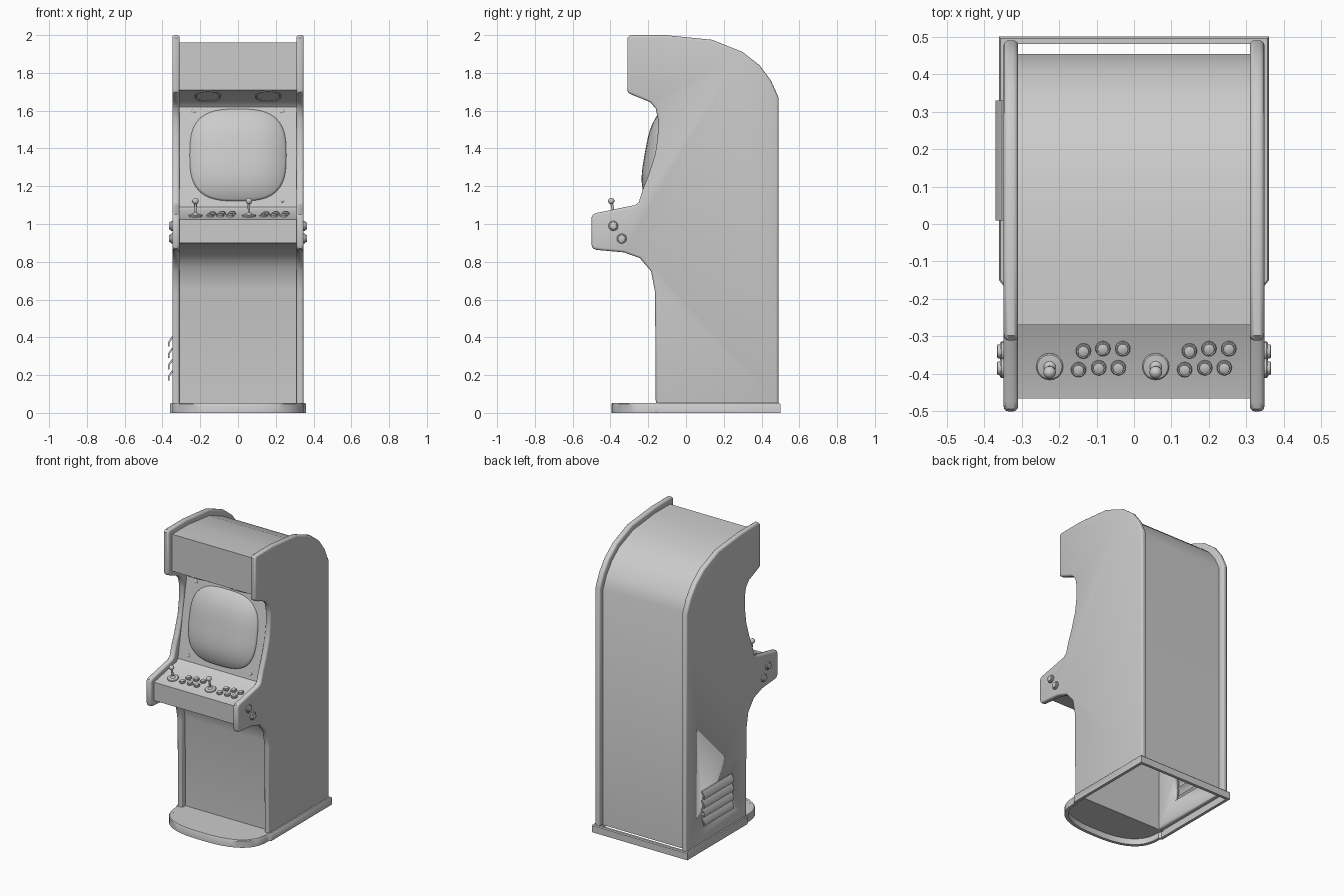
import bpy, bmesh, math
from mathutils import Vector

if "Cube" in bpy.data.objects:
    bpy.data.objects.remove(bpy.data.objects["Cube"])


def finish(name, bm, angle=35, recalc=True):
    bmesh.ops.remove_doubles(bm, verts=bm.verts, dist=1e-5)
    if recalc:
        bmesh.ops.recalc_face_normals(bm, faces=bm.faces)
    me = bpy.data.meshes.new(name)
    bm.to_mesh(me)
    bm.free()
    ob = bpy.data.objects.new(name, me)
    bpy.context.collection.objects.link(ob)
    bpy.ops.object.select_all(action='DESELECT')
    ob.select_set(True)
    bpy.context.view_layer.objects.active = ob
    bpy.ops.object.shade_smooth_by_angle(angle=math.radians(angle))
    return ob


def prism(name, pts, a, b, axis, bevel=0.0):
    """Solid made by extruding a 2D outline along X or Z, cap edges rounded."""
    bm = bmesh.new()
    put = (lambda p, t: (t, p[0], p[1])) if axis == 'X' else (lambda p, t: (p[0], p[1], t))
    lo = [bm.verts.new(put(p, a)) for p in pts]
    hi = [bm.verts.new(put(p, b)) for p in pts]
    caps = [bm.faces.new(lo), bm.faces.new(hi)]
    n = len(pts)
    for i in range(n):
        j = (i + 1) % n
        bm.faces.new((lo[i], lo[j], hi[j], hi[i]))
    bmesh.ops.recalc_face_normals(bm, faces=bm.faces)
    if bevel:
        edges = [e for f in caps for e in f.edges]
        bmesh.ops.bevel(bm, geom=edges, offset=bevel, segments=3, profile=0.5,
                        affect='EDGES', clamp_overlap=False)
    return finish(name, bm)


def lathe(name, prof, loc, normal, seg=20):
    """Turned part: (radius, height) profile standing on loc along normal."""
    bm = bmesh.new()
    q = Vector(normal).to_track_quat('Z', 'Y')
    rings = []
    for r, h in prof:
        rings.append([bm.verts.new(Vector(loc) + q @ Vector((
            r * math.cos(2 * math.pi * k / seg), r * math.sin(2 * math.pi * k / seg), h)))
            for k in range(seg)])
    for r0, r1 in zip(rings, rings[1:]):
        for k in range(seg):
            m = (k + 1) % seg
            bm.faces.new((r0[k], r0[m], r1[m], r1[k]))
    return finish(name, bm)


# Side panels: rounded edge trim, silhouette in (y, z)
side = [(-.16, .045), (-.164, .64), (-.185, .75), (-.245, .82), (-.33, .85), (-.475, .863),
        (-.493, .871), (-.5, .888), (-.5, 1.035), (-.493, 1.05), (-.475, 1.058),
        (-.27, 1.1), (-.25, 1.115), (-.228, 1.185), (-.198, 1.26), (-.163, 1.37),
        (-.15, 1.46), (-.147, 1.55), (-.16, 1.61), (-.19, 1.645), (-.295, 1.688),
        (-.308, 1.698), (-.311, 1.715), (-.311, 1.985), (-.297, 2.0), (-.11, 2.0), (.14, 1.975),
        (.3, 1.91), (.39, 1.84), (.45, 1.76), (.49, 1.67), (.49, .045)]
panels = [prism(n, side, s * .309, s * .348, 'X', .013)
          for n, s in (("left_side_panel", -1), ("right_side_panel", 1))]

# Vent opening through the left panel
cutter = prism("vent_cutter", [(.02, .18), (.32, .18), (.32, .36), (.02, .36)], -.4, -.28, 'X')
cutter.hide_render = True
cutter.hide_set(True)
mod = panels[0].modifiers.new("vent_hole", 'BOOLEAN')
mod.operation, mod.object, mod.solver = 'DIFFERENCE', cutter, 'EXACT'

# Vent louvres: slanted slats
for i in range(4):
    z = .175 + .06 * i
    bm = bmesh.new()
    sec = [(-.335, z + .05), (-.352, z + .048), (-.37, z + .02), (-.37, z - .004),
           (-.362, z - .004), (-.362, z + .016), (-.346, z + .04)]
    ends = [[bm.verts.new((x, y, zz)) for x, zz in sec] for y in (.01, .33)]
    for e in ends:
        bm.faces.new(e)
    for k in range(len(sec)):
        m = (k + 1) % len(sec)
        bm.faces.new((ends[0][k], ends[0][m], ends[1][m], ends[1][k]))
    finish("vent_slat", bm)

# Inner skin: lower front, control deck, bezel, marquee, roof and back (open below)
B0, B1 = Vector((0, -.207, 1.09)), Vector((0, -.112, 1.62))
D0, D1 = Vector((0, -.465, 1.025)), Vector((0, -.225, 1.073))
skin = [(-.125, .045), (-.13, .66), (-.155, .775), (-.225, .85), (-.32, .886), (-.465, .9),
        D0[1:], D1[1:], B0[1:], B1[1:], (-.13, 1.645), (-.27, 1.71), (-.27, 1.962),
        (-.1, 1.962), (.13, 1.937), (.28, 1.877), (.36, 1.813), (.415, 1.74),
        (.453, 1.66), (.453, .045)]
bm = bmesh.new()
rows = [[bm.verts.new((x, y, z)) for x in (-.325, .325)] for y, z in skin]
for a, b in zip(rows, rows[1:]):
    bm.faces.new((a[0], a[1], b[1], b[0]))
sharp = [e for e in bm.edges if len(e.link_faces) == 2 and e.calc_face_angle() > math.radians(45)]
bmesh.ops.bevel(bm, geom=sharp, offset=.014, segments=3, profile=.5, affect='EDGES')
finish("cabinet_skin", bm, recalc=False)

# Plinth: hollow rim with a rounded step plate at the front
arc = []
for k in range(25):
    t = math.pi * k / 24
    c, s = math.cos(t), math.sin(t)
    arc.append((math.copysign(abs(c) ** (2 / 2.6), c) * .348, -.165 - .23 * abs(s) ** (2 / 2.6)))
outer = [(-.36, .5), (.36, .5), (.36, -.15)] + arc + [(-.36, -.15)]
inner = [(x * .945, .055 + (y - .055) * .955) for x, y in outer]
bm = bmesh.new()
loops = [[bm.verts.new((x, y, z)) for x, y in o]
         for o, z in ((outer, 0), (outer, .046), ([(x * .99, y * .99) for x, y in outer], .052),
                      (inner, .052), (inner, 0))]
for a, b in zip(loops, loops[1:] + loops[:1]):
    for k in range(len(outer)):
        m = (k + 1) % len(outer)
        bm.faces.new((a[k], a[m], b[m], b[k]))
finish("plinth_rim", bm)
prism("plinth_step", [(.34, -.125)] + [(x * .97, y * .97) for x, y in arc] + [(-.34, -.125)],
      .04, .0515, 'Z')

# Monitor: bulging rounded-square tube face on the bezel plane
up = (B1 - B0).normalized()
out = Vector((0, -up.z, up.y))


def bezel(z):
    return B0 + (B1 - B0) * ((z - B0.z) / (B1.z - B0.z))


bm = bmesh.new()
rings = []
for r in (1, .99, .96, .9, .8, .65, .5, .33, .16, 0):
    ring = []
    for k in range(56):
        t = 2 * math.pi * k / 56
        c, s = math.cos(t), math.sin(t)
        w = r / (abs(c) ** 3 + abs(s) ** 3) ** (1 / 3)
        h = .055 * (1 - r ** 3.5) + (.006 if r < 1 else -.002)
        ring.append(bm.verts.new(bezel(1.365) + Vector((c * w * .256, 0, 0))
                                 + up * (s * w * .248) + out * h))
    rings.append(ring)
for a, b in zip(rings, rings[1:]):
    for k in range(56):
        m = (k + 1) % 56
        bm.faces.new((a[k], a[m], b[m], b[k]))
finish("monitor_screen", bm, 50)

# Bezel screws
for x in (-.235, .235):
    for z in (1.125, 1.597):
        lathe("bezel_screw", [(.011, -.002), (.011, .003), (.007, .006), (0, .007)],
              bezel(z) + Vector((x, 0, 0)), out, 12)

# Speakers under the marquee
for x in (-.16, .16):
    lathe("speaker_grille", [(.07, -.003), (.07, .004), (.064, .006), (.06, .002), (0, .002)],
          (x, -.2, 1.6775), (0, -.065, -.14), 28)

# Controls: two players, each a joystick and six buttons on the sloped deck
deck_up = Vector((0, -(D1 - D0).z, (D1 - D0).y)).normalized()


def deck(x, y):
    p = D0 + (D1 - D0) * ((y - D0.y) / (D1.y - D0.y))
    return (x, p.y, p.z)


button = [(.02, -.002), (.02, .007), (.018, .009), (.015, .009), (.014, .014), (.01, .016), (0, .016)]
ball = [(.017 * math.cos(t), .081 + .017 * math.sin(t))
        for t in (math.radians(d) for d in range(-66, 91, 26))]
stick = [(.036, -.002), (.036, .004), (.033, .007), (.016, .009), (.009, .016), (.006, .02)]
for dx in (0, .283):
    lathe("joystick", stick + ball + [(0, .098)], deck(-.225 + dx, -.38), deck_up)
    for bx, by in ((-.135, -.338), (-.083, -.332), (-.03, -.332),
                   (-.148, -.388), (-.094, -.383), (-.042, -.383)):
        lathe("deck_button", button, deck(bx + dx, by), deck_up)

# Flipper-style buttons on both sides
big = [(.026, -.002), (.026, .006), (.023, .01), (.019, .01), (.018, .016), (.013, .018), (0, .018)]
for s in (-1, 1):
    for y, z in ((-.385, .99), (-.34, .923)):
        lathe("side_button", big, (s * .348, y, z), (s, 0, 0))
